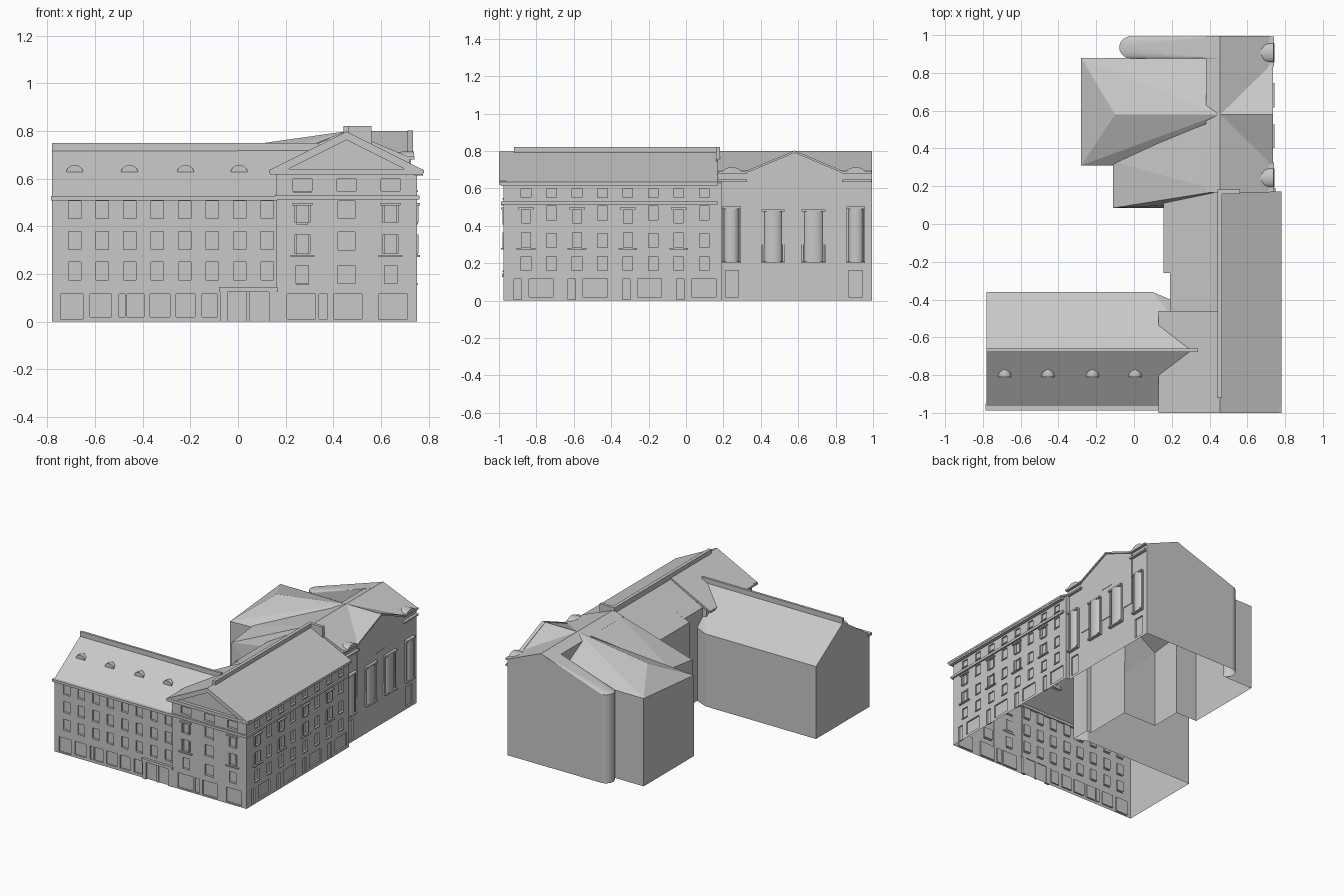
import bpy, bmesh, math

cube = bpy.data.objects.get("Cube")
if cube:
    bpy.data.objects.remove(cube)

stone = bpy.data.materials.new("pale_grey_stone")
stone.use_nodes = True
GREY = (0.58, 0.58, 0.58, 1)
stone.diffuse_color = GREY
stone.node_tree.nodes["Principled BSDF"].inputs["Base Color"].default_value = GREY


def hulls(name, groups):
    """One object holding a convex solid for each group of points."""
    bm = bmesh.new()
    for pts in groups:
        part = bmesh.new()
        verts = [part.verts.new(p) for p in pts]
        bmesh.ops.convex_hull(part, input=verts)
        loose = [v for v in part.verts if not v.link_faces]
        bmesh.ops.delete(part, geom=loose, context='VERTS')
        bmesh.ops.dissolve_limit(part, angle_limit=0.005, verts=part.verts, edges=part.edges)
        bmesh.ops.recalc_face_normals(part, faces=part.faces)
        tmp = bpy.data.meshes.new("part")
        part.to_mesh(tmp)
        part.free()
        bm.from_mesh(tmp)
        bpy.data.meshes.remove(tmp)
    mesh = bpy.data.meshes.new(name)
    bm.to_mesh(mesh)
    bm.free()
    obj = bpy.data.objects.new(name, mesh)
    mesh.materials.append(stone)
    bpy.context.collection.objects.link(obj)
    return obj


def box(x0, x1, y0, y1, z0, z1):
    return [(x, y, z) for x in (x0, x1) for y in (y0, y1) for z in (z0, z1)]


def along_y(profile, y0, y1):
    return [(x, y, z) for y in (y0, y1) for x, z in profile]


def along_x(profile, x0, x1):
    return [(x, y, z) for x in (x0, x1) for y, z in profile]


def block(base, top):
    return [(x, y, 0) for x, y in base] + top


WEST_Y, FRONT_Y, EAST_X, HEAD_X = -0.965, -0.975, 0.75, 0.72


def on_face(face, u0, u1, z0, z1, d0, d1):
    """Box on a facade, with d measured outward from the wall."""
    if face in ("west", "front"):
        y = WEST_Y if face == "west" else FRONT_Y
        return box(u0, u1, y - d1, y - d0, z0, z1)
    x = EAST_X if face == "east" else HEAD_X
    return box(x + d0, x + d1, u0, u1, z0, z1)


# Main masses, merged into one shell
masses = [
    ("front_wing_west_a", along_y([(.16, 0), (.16, .63), (.45, .787), (.45, 0)], -.97, -.46)),
    ("front_wing_west_b", along_y([(.19, 0), (.19, .645), (.449, .783), (.449, 0)], -.48, -.25)),
    ("front_wing_west_c", along_y([(.155, 0), (.155, .625), (.451, .786), (.451, 0)], -.26, .2)),
    ("west_wing", block(
        [(-.78, WEST_Y), (-.78, -.36), (.1, -.36), (.17, -.465), (.34, -.465), (.34, WEST_Y)],
        [(-.78, WEST_Y, .525), (-.78, -.36, .52), (.1, -.36, .52), (.17, -.465, .53),
         (.34, -.465, .53), (.34, WEST_Y, .525), (-.78, -.67, .72), (.34, -.67, .722)])),
    ("north_head", along_y([(.38, 0), (HEAD_X, 0), (HEAD_X, .69), (.455, .8), (.38, .77)], .168, .995)),
    ("cross_gable", along_x([(.32, .3), (.84, .3), (.84, .689), (.58, .799), (.32, .689)], .46, .725)),
    ("hip_wing", block(
        [(-.28, .31), (-.28, .88), (.453, .88), (.453, .31)],
        [(-.28, .31, .58), (-.28, .88, .63), (.453, .88, .63), (.453, .31, .6),
         (-.1, .58, .72), (.453, .58, .798)])),
    ("south_infill", block(
        [(-.11, .085), (-.11, .33), (.452, .56), (.452, .085)],
        [(-.11, .085, .56), (-.11, .33, .59), (.2, .1, .6), (.452, .56, .796), (.452, .175, .796)])),
]
# Strip with a rounded end
arc = [(-.02 - .058 * math.sin(a), .935 + .058 * math.cos(a))
       for a in [math.pi * i / 10 for i in range(11)]]
strip = arc + [(.454, .877), (.454, .993)]
masses.append(("rounded_strip", block(
    strip, [(x, y, .635 + max(0, x + .02) * .345) for x, y in strip])))

shell = hulls("building_shell", [along_y(
    [(.4, 0), (EAST_X, 0), (EAST_X, .63), (.455, .79), (.4, .755)], FRONT_Y, .19)])


def boolean(other, operation):
    mod = shell.modifiers.new("merge", 'BOOLEAN')
    mod.operation, mod.solver, mod.object = operation, 'EXACT', other
    graph = bpy.context.evaluated_depsgraph_get()
    mesh = bpy.data.meshes.new_from_object(shell.evaluated_get(graph))
    shell.modifiers.clear()
    shell.data = mesh
    bpy.data.objects.remove(other)


for name, pts in masses:
    boolean(hulls(name, [pts]), 'UNION')
# Front wall of the gabled wing west of its ridge
boolean(hulls("front_wall", [[(x, y, z) for y in (-.974, -.9) for x, z in
        [(.16, 0), (.16, .63), (.452, .787), (.452, 0)]]]), 'UNION')

# Windows: recesses with sills, some with hoods
cuts, sills, hoods, frames = [], [], [], []


def window(face, u, z, h=.075, w=.026):
    cuts.append(on_face(face, u - w, u + w, z, z + h, -.01, .02))
    sills.append(on_face(face, u - w, u + w, z - .007, z, -.005, .006))


def grand_window(face, u):
    for z, h in ((.285, .08), (.415, .075)):
        window(face, u, z, h, .024)
        for s in (-1, 1):
            e = u + s * .029
            frames.append(on_face(face, e - .005, e + .005, z, z + h, -.005, .007))
    sills.append(on_face(face, u - .05, u + .05, .272, .28, -.005, .014))
    hoods.append(on_face(face, u - .042, u + .042, .488, .498, -.005, .014))


for i in range(8):
    for z in (.175, .303, .432):
        window("west", -.685 + .1155 * i, z)
for u in (.27, .64):
    grand_window("front", u)
    window("front", u, .16)
for z in (.16, .3, .432):
    window("front", .455, z, .075, .035)
for u in (.27, .455, .64):
    window("front", u, .548, .05, .04)
for i in range(4):
    u = -.855 + .272 * i
    grand_window("east", u)
    for v in (u, u + .136):
        window("east", v, .16)
        window("east", v, .55, .05)
    for z in (.285, .43):
        window("east", u + .136, z)

# Shop fronts and doors
shops = [("west", a, b, c) for a, b, c in (
    (-.745, -.65, .01), (-.62, -.53, .02), (-.5, -.475, .02), (-.465, -.395, .02),
    (-.37, -.285, .02), (-.26, -.18, .02), (-.15, -.085, .02))]
shops += [("front", a, b, .01) for a, b in ((.205, .325), (.34, .375), (.4, .52), (.59, .71))]
for i in range(4):
    u = -.9 + .29 * i
    shops += [("east", u - .02, u + .02, .005), ("east", u + .06, u + .19, .02)]
shops += [("head", .21, .28, .02), ("head", .87, .945, .02)]
for face, a, b, z in shops:
    cuts.append(on_face(face, a, b, z, .16 if face == "head" else .115, -.01, .02))
boolean(hulls("window_cutters", cuts), 'DIFFERENCE')

# Open underside
bm = bmesh.new()
bm.from_mesh(shell.data)
under = [f for f in bm.faces if all(v.co.z < .001 for v in f.verts)]
bmesh.ops.delete(bm, geom=under, context='FACES')
bm.to_mesh(shell.data)
bm.free()

hulls("window_sills", sills)
hulls("window_hoods", hoods)
hulls("window_frames", frames)

# Entrance surround
hulls("entrance_surround", [
    on_face("west", -.075, -.045, 0, .135, -.005, .012),
    on_face("west", .13, .16, 0, .135, -.005, .012),
    on_face("west", -.08, .165, .125, .145, -.005, .018),
    on_face("west", .035, .05, 0, .13, -.005, .008)])

# Cornices
hulls("cornices", [
    box(-.785, .165, -.988, -.95, .508, .526),
    box(.155, .762, -.988, -.96, .512, .53),
    box(.74, .762, -.988, .168, .512, .53),
    box(.74, .775, -.99, .168, .612, .63),
    box(.135, .775, -.998, -.96, .618, .64)])

# Gabled wing roof and pediment
hulls("gabled_roof", [
    along_y([(.455, .797), (.78, .635), (.78, .622), (.455, .782)], -1, .172),
    along_y([(.455, .797), (.13, .635), (.13, .622), (.455, .782)], -1, -.46)])
hulls("pediment_rakes", [
    along_y([(.455, .79), (.455 + s * .318, .632), (.455 + s * .26, .632), (.455, .762)], -.996, -.96)
    for s in (-1, 1)])

# Ridge walls
hulls("ridge_walls", [
    box(.442, .466, -.92, .18, .74, .82),
    box(.442, .56, .16, .182, .72, .82),
    box(-.78, .34, -.677, -.66, .68, .75)])

# Eyebrow dormers
arch = [(math.cos(math.pi * i / 12), math.sin(math.pi * i / 12)) for i in range(13)]
hulls("front_dormers", [
    [(x + .035 * c, y, .627 + .03 * s) for c, s in arch for y in (-.81, -.785)]
    + [(x, -.768, .655)] for x in (-.685, -.455, -.22, .005)])
hulls("side_dormers", [
    [(x, y + .05 * c, .685 + .028 * s) for c, s in arch for x in (.69, .738)]
    + [(.66, y, .71)] for y in (.245, .907)])

# End block facade: bays, lintels, attic bands and gable trim
bays = [(.243, .05, .49), (.465, .062, .475), (.682, .065, .475), (.908, .05, .49)]
hulls("bay_windows", [
    [(HEAD_X - .005 + .03 * s, y + r * .8 * c, z) for c, s in arch for z in (.21, top)]
    for y, r, top in bays])
hulls("bay_frames", [f for y, r, top in bays for f in (
    on_face("head", y - r, y + r, top, top + .012, -.005, .024),
    on_face("head", y - r, y + r, .2, .21, -.005, .024),
    on_face("head", y - r, y - r + .01, .2, top, -.005, .012),
    on_face("head", y + r - .01, y + r, .2, top, -.005, .012))])
hulls("attic_bands", [
    on_face("head", a, b, z, z + .012, -.02, .02)
    for a, b in ((.17, .325), (.835, .992)) for z in (.635, .68)]
    + [on_face("head", .53, .63, .53, .538, -.005, .008)])
hulls("gable_trim", [
    along_x([(.58, .802), (.58 + s * .262, .692), (.58 + s * .262, .68), (.58, .79)], .71, .735)
    for s in (-1, 1)])
